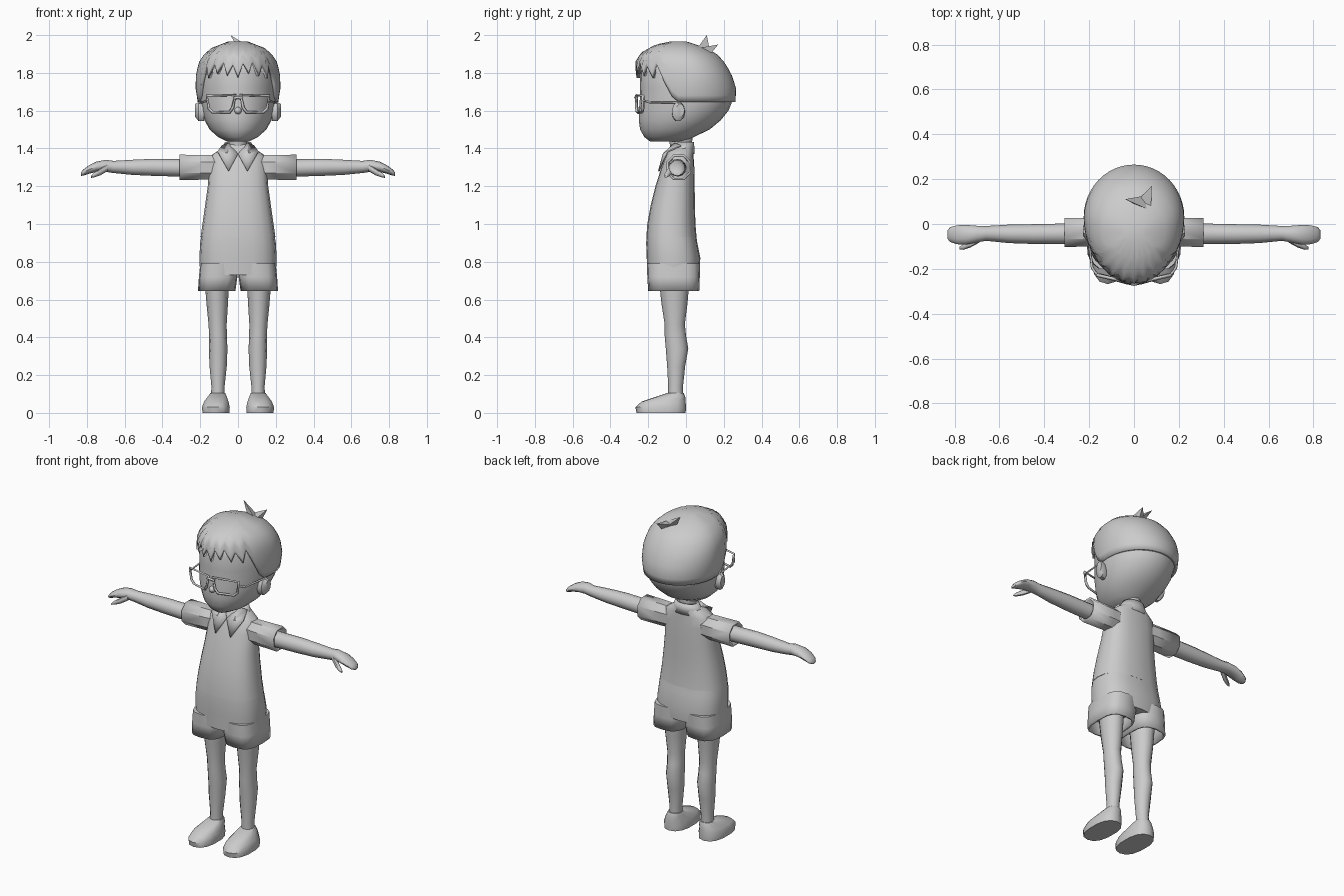
import bpy, bmesh, math
from mathutils import Vector

if "Cube" in bpy.data.objects:
    bpy.data.objects.remove(bpy.data.objects["Cube"])

grey = bpy.data.materials.new("plain grey")
grey.diffuse_color = (0.6, 0.6, 0.6, 1)
grey.use_nodes = True
grey.node_tree.nodes["Principled BSDF"].inputs["Base Color"].default_value = grey.diffuse_color


def finish(name, bm, angle=40, thick=0):
    bmesh.ops.recalc_face_normals(bm, faces=bm.faces)
    me = bpy.data.meshes.new(name)
    bm.to_mesh(me)
    bm.free()
    me.materials.append(grey)
    ob = bpy.data.objects.new(name, me)
    bpy.context.collection.objects.link(ob)
    if thick:
        m = ob.modifiers.new("thickness", 'SOLIDIFY')
        m.thickness, m.offset = thick, -1
    bpy.ops.object.select_all(action='DESELECT')
    ob.select_set(True)
    bpy.context.view_layer.objects.active = ob
    bpy.ops.object.shade_smooth_by_angle(angle=math.radians(angle))
    return ob


def loft(name, rings, cap0=True, cap1=True, angle=40, thick=0):
    bm = bmesh.new()
    rows = [[bm.verts.new(p) for p in r] for r in rings]
    n = len(rows[0])
    for a, b in zip(rows, rows[1:]):
        for i in range(n):
            j = (i + 1) % n
            bm.faces.new((a[i], a[j], b[j], b[i]))
    if cap0:
        bm.faces.new(rows[0])
    if cap1:
        bm.faces.new(rows[-1])
    return finish(name, bm, angle, thick)


def spow(v, e):
    return math.copysign(abs(v) ** (2 / e), v)


def hpoint(a, z, w, yf, yb, cx=0, cy=None, e=2):
    """Point on a horizontal outline; angle 0 faces the front."""
    cy = (yf + yb) / 2 if cy is None else cy
    c, s = math.cos(a), math.sin(a)
    depth = (cy - yf) if c > 0 else (yb - cy)
    return (cx + w * spow(s, e), cy - depth * spow(c, e), z)


def hring(n, *args, **kw):
    return [hpoint(math.tau * i / n, *args, **kw) for i in range(n)]


def xring(n, x, y, z, ry, rz, rot=0.0, e=2):
    """Upright outline across a limb running sideways."""
    return [(x, y + ry * spow(math.cos(math.tau * i / n + rot), e),
             z + rz * spow(math.sin(math.tau * i / n + rot), e)) for i in range(n)]


def tube(name, pts, r, closed=False, n=4):
    """Thin bar along a path made with a bevelled curve."""
    cu = bpy.data.curves.new(name, 'CURVE')
    cu.dimensions = '3D'
    cu.bevel_depth, cu.bevel_resolution, cu.use_fill_caps = r, 0, True
    sp = cu.splines.new('POLY')
    sp.points.add(len(pts) - 1)
    for p, co in zip(sp.points, pts):
        p.co = (*co, 1)
    sp.use_cyclic_u = closed
    cu.materials.append(grey)
    ob = bpy.data.objects.new(name, cu)
    bpy.context.collection.objects.link(ob)


# head: z, half width, front, back
head = [(1.437, .06, -.19, 0), (1.46, .105, -.22, .04), (1.50, .15, -.243, .125),
        (1.55, .178, -.25, .185), (1.60, .195, -.25, .225), (1.65, .203, -.245, .245),
        (1.72, .205, -.243, .245), (1.80, .2, -.243, .21), (1.87, .17, -.22, .16),
        (1.93, .09, -.12, .06)]
loft("head", [hring(24, *r, cy=(r[2] + r[3]) * .5 + .02) for r in head])

# hair cap with jagged fringe
hair = [(1.64, .212, -.235, .262), (1.72, .225, -.25, .265), (1.80, .222, -.266, .238),
        (1.86, .205, -.268, .20), (1.91, .172, -.235, .155), (1.95, .115, -.16, .07),
        (1.967, .05, -.08, 0)]


def hair_point(a, z):
    for p, q in zip(hair, hair[1:]):
        if z <= q[0]:
            break
    t = (z - p[0]) / (q[0] - p[0])
    w, yf, yb = [p[k] + (q[k] - p[k]) * t for k in (1, 2, 3)]
    return hpoint(a, z, w, yf, yb, cy=.03 - .06 * max(0, (z - 1.8) / .167))


def hair_edge(i, n):
    d = min(i, n - i) * math.tau / n
    if d < .98:
        return 1.86 - .01 * (i % 3) if i % 2 else 1.772 + .012 * (i % 3)
    return max(1.645, 1.80 - (d - .95) * .55)


N, K = 48, 9
bm_rows = []
for k in range(K + 1):
    t = k / K
    bm_rows.append([hair_point(math.tau * i / N,
                    hair_edge(i, N) * (1 - t) + 1.967 * t) for i in range(N)])
loft("hair", bm_rows, cap0=False, thick=.018, angle=50)

# tuft on the crown
for k, tip in enumerate([(-.04, .11, 2.0), (.08, .17, 1.95)]):
    base = [(.0, .09, 1.93), (.075, .06, 1.93), (.07, .13, 1.90)]
    bm = bmesh.new()
    b = [bm.verts.new(p) for p in base]
    t = bm.verts.new(tip)
    bm.faces.new(b)
    for i in range(3):
        bm.faces.new((b[i], b[(i + 1) % 3], t))
    finish("hair_tuft", bm, 10)

# nose
bm = bmesh.new()
bmesh.ops.create_icosphere(bm, subdivisions=2, radius=1)
for v in bm.verts:
    v.co = Vector((v.co.x * .02, v.co.y * .025 - .243, v.co.z * .02 + 1.6))
finish("nose", bm)

# neck
loft("neck", [hring(12, z, w, yf, yb) for z, w, yf, yb in
              [(1.36, .06, -.08, .035), (1.42, .05, -.085, .03), (1.49, .055, -.1, .04)]])

# shirt body
shirt = [(.93, .198, -.21, .056), (1.0, .188, -.205, .05), (1.1, .174, -.187, .047),
         (1.2, .16, -.162, .046), (1.3, .154, -.13, .044), (1.36, .146, -.107, .04),
         (1.385, .11, -.095, .04), (1.42, .06, -.08, .04)]
loft("shirt", [hring(20, *r, e=2.5) for r in shirt])

# shorts upper part
shorts = [(.73, .2, -.205, .07), (.82, .205, -.208, .076), (.90, .2, -.211, .06),
          (.95, .192, -.207, .052)]
loft("shorts", [hring(20, *r, e=2.6) for r in shorts])

# collar stand at the back of the neck
loft("collar_band", [hring(16, z, w, yf, yb) for z, w, yf, yb in
                     [(1.37, .105, -.09, .045), (1.435, .068, -.055, .043)]],
     cap0=False, cap1=False, thick=.01)

# glasses bridge
tube("glasses_bridge", [(-.025, -.262, 1.665), (0, -.268, 1.67), (.025, -.262, 1.665)], .008)

for s in (-1, 1):
    side = "right_" if s < 0 else "left_"

    def mir(ring):
        return [(s * p[0], p[1], p[2]) for p in ring]

    # glasses frame and temple
    tube(side + "glasses_frame", mir([(.015, -.262, 1.682), (.165, -.228, 1.68),
         (.155, -.228, 1.612), (.135, -.232, 1.592), (.045, -.258, 1.592),
         (.028, -.262, 1.615)]), .008, True)
    tube(side + "glasses_temple", mir([(.163, -.228, 1.655), (.187, -.195, 1.645),
         (.207, -.03, 1.642)]), .006)

    # ear
    ear = [(.18, -.045, 1.592, .03, .05), (.21, -.04, 1.595, .035, .052),
           (.228, -.03, 1.602, .022, .034)]
    loft(side + "ear", [mir(xring(10, *r)) for r in ear])

    # collar flap
    bm = bmesh.new()
    flap = [(.0, -.112, 1.372), (.05, -.148, 1.28), (.108, -.103, 1.385),
            (.085, -.03, 1.418), (.05, -.06, 1.43)]
    c = bm.verts.new((s * .055, -.122, 1.375))
    vs = [bm.verts.new(p) for p in mir(flap)]
    for i in range(5):
        bm.faces.new((c, vs[i], vs[(i + 1) % 5]))
    finish(side + "collar_flap", bm, 40, .008)

    # sleeve, open at the cuff
    sleeve = [(.10, -.035, 1.30, .06, .07), (.16, -.037, 1.30, .066, .07),
              (.31, -.038, 1.30, .07, .072)]
    loft(side + "sleeve", [mir(xring(8, *r, rot=math.pi / 8, e=2.2)) for r in sleeve],
         cap1=False, thick=.012)

    # arm and hand
    arm = [(.16, -.042, 1.297, .045, .046), (.31, -.044, 1.297, .046, .046),
           (.45, -.045, 1.30, .044, .045), (.56, -.044, 1.30, .041, .040),
           (.66, -.042, 1.302, .033, .032), (.70, -.045, 1.308, .037, .032),
           (.75, -.048, 1.303, .044, .027), (.79, -.048, 1.288, .042, .022),
           (.82, -.047, 1.272, .033, .016), (.832, -.047, 1.264, .018, .009)]
    loft(side + "arm", [mir(xring(12, *r)) for r in arm], angle=50)

    # thumb
    thumb = [(.69, -.065, 1.30, .018, .02), (.73, -.088, 1.275, .017, .018),
             (.76, -.102, 1.26, .013, .013), (.778, -.108, 1.25, .006, .006)]
    loft(side + "thumb", [mir(xring(8, *r)) for r in thumb], angle=50)

    # shorts leg, open at the hem
    leg = [(.79, .098, -.206, .074, .102), (.72, .102, -.205, .073, .105),
           (.645, .099, -.2, .07, .113)]
    loft(side + "shorts_leg", [mir(hring(16, z, w, f, b, cx=c, e=3)) for z, w, f, b, c in leg],
         cap1=False, thick=.012)

    # leg
    shin = [(.08, .036, -.095, -.016, .107), (.14, .035, -.094, -.016, .106),
            (.25, .046, -.1, -.004, .105), (.34, .049, -.107, .012, .105),
            (.41, .047, -.113, 0, .106), (.47, .048, -.113, -.006, .108),
            (.58, .057, -.13, .008, .11), (.72, .066, -.145, .02, .112)]
    loft(side + "leg", [mir(hring(12, z, w, f, b, cx=c)) for z, w, f, b, c in shin])

    # shoe
    shoe = [(0, .073, -.262, -.002, .117), (.03, .075, -.268, 0, .117),
            (.06, .066, -.235, -.002, .115), (.085, .052, -.16, -.004, .11),
            (.105, .04, -.1, -.012, .107)]
    loft(side + "shoe", [mir(hring(14, z, w, f, b, cx=c, cy=-.13 if z < .07 else None, e=2.4))
                         for z, w, f, b, c in shoe])
